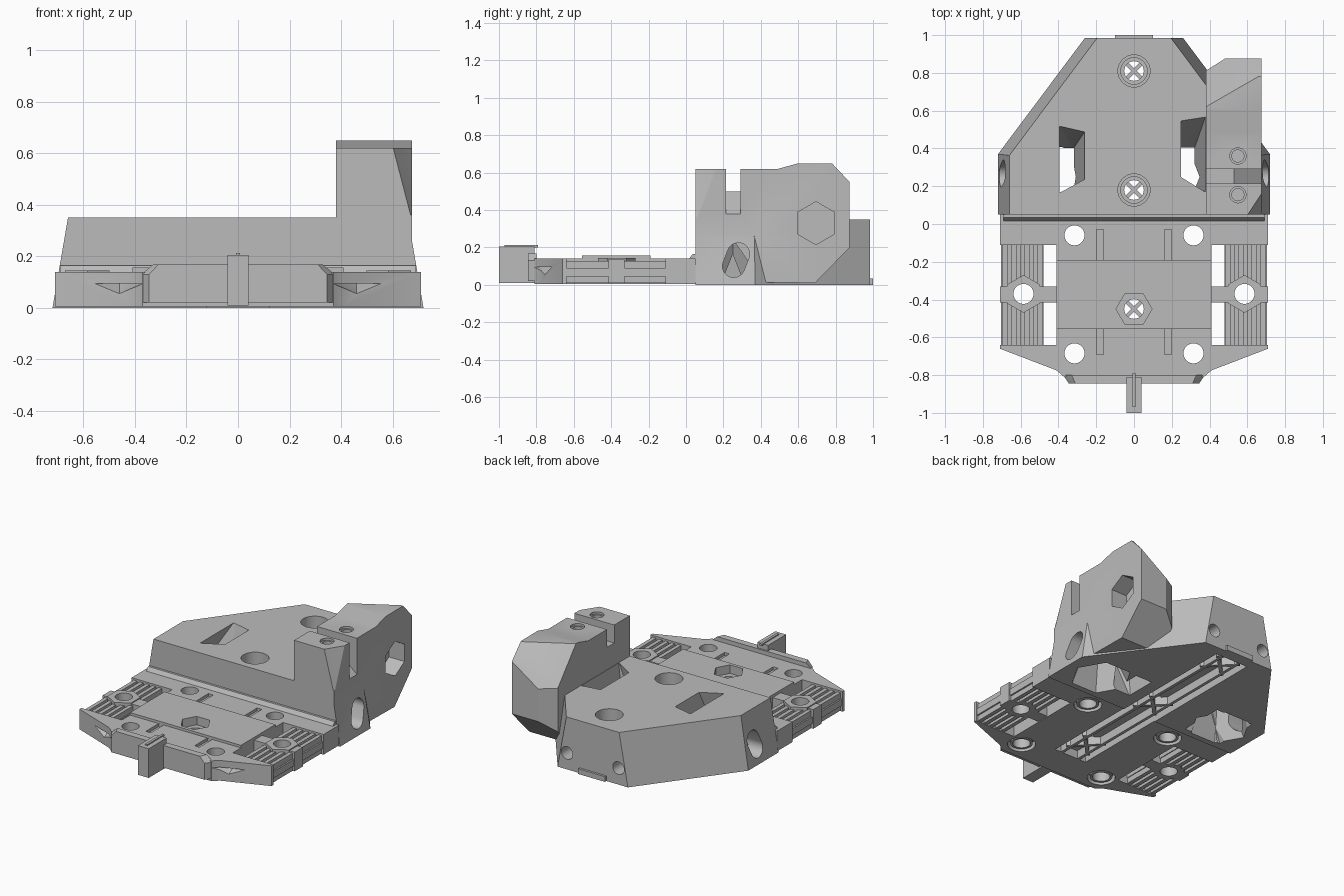
import bpy, bmesh, math
from mathutils import Matrix, Vector

if "Cube" in bpy.data.objects:
    bpy.data.objects.remove(bpy.data.objects["Cube"])

grey = bpy.data.materials.new("plain_grey")
grey.use_nodes = True
grey.diffuse_color = (0.5, 0.5, 0.5, 1)
grey.node_tree.nodes["Principled BSDF"].inputs["Base Color"].default_value = (0.5, 0.5, 0.5, 1)
parts = []


def finish(name, bm):
    bmesh.ops.recalc_face_normals(bm, faces=bm.faces)
    mesh = bpy.data.meshes.new(name)
    bm.to_mesh(mesh)
    bm.free()
    mesh.materials.append(grey)
    ob = bpy.data.objects.new(name, mesh)
    bpy.context.scene.collection.objects.link(ob)
    parts.append(ob)
    return ob


def hull(name, points):
    bm = bmesh.new()
    for p in points:
        bm.verts.new(p)
    bmesh.ops.convex_hull(bm, input=bm.verts)
    bmesh.ops.dissolve_limit(bm, angle_limit=0.01, verts=bm.verts, edges=bm.edges)
    return finish(name, bm)


def prism(name, axis, outline, lo, hi):
    """Extrude an outline given in the two remaining axes."""
    place = {"x": lambda a, b, d: (d, a, b), "y": lambda a, b, d: (a, d, b),
             "z": lambda a, b, d: (a, b, d)}[axis]
    bm = bmesh.new()
    ends = [[bm.verts.new(place(a, b, d)) for a, b in outline] for d in (lo, hi)]
    bm.faces.new(ends[0])
    bm.faces.new(ends[1])
    n = len(outline)
    for i in range(n):
        j = (i + 1) % n
        bm.faces.new((ends[0][i], ends[0][j], ends[1][j], ends[1][i]))
    return finish(name, bm)


def box(name, x0, x1, y0, y1, z0, z1):
    return prism(name, "z", [(x0, y0), (x1, y0), (x1, y1), (x0, y1)], z0, z1)


def ring(a, b, r, n=32, turn=0.0):
    return [(a + r * math.cos(math.tau * i / n + turn),
             b + r * math.sin(math.tau * i / n + turn)) for i in range(n)]


def disc(name, axis, a, b, r, lo, hi, n=32, turn=0.0):
    return prism(name, axis, ring(a, b, r, n, turn), lo, hi)


def combine(target, tools, operation="DIFFERENCE"):
    for tool in tools:
        mod = target.modifiers.new("combine", "BOOLEAN")
        mod.operation, mod.object, mod.solver = operation, tool, "EXACT"
    graph = bpy.context.evaluated_depsgraph_get()
    mesh = bpy.data.meshes.new_from_object(target.evaluated_get(graph))
    target.modifiers.clear()
    target.data = mesh
    for tool in tools:
        parts.remove(tool)
        bpy.data.objects.remove(tool)


def at(points, z):
    return [(x, y, z) for x, y in points]


def both(points):
    return points + [(-x, y) for x, y in reversed(points)]


# Rear body with sloping sides
body = hull("rear_body", at(both([(.72, .05), (.72, .37), (.26, .985)]), 0)
            + at(both([(.66, .05), (.66, .363), (.195, .985)]), .35))

# Tall clamp block
block = prism("clamp_block", "x", [
    (.05, .02), (.05, .62), (.49, .62), (.6, .65), (.78, .65),
    (.875, .55), (.875, .2), (.69, .01)], .38, .675)
slant = [(.085, .36), (.97, .87), (.5, 1.3), (-.3, .9)]
rear_cut = hull("rear_cut", [(.085, .45, .65), (.97, .96, .65), (.085, .45, .9), (.97, .96, .9),
                             (-.115, .797, .106), (.77, 1.307, .106),
                             (-.115, .797, .9), (.77, 1.307, .9)])
corner_cut = prism("corner_cut", "z", [(.3, .76), (.57, .932), (.3, 1)], -.1, .8)
slot = prism("slot_cut", "y", [(.3, .5), (.53, .5), (.72, .34), (.72, .8), (.3, .8)], .215, .292)
front_cut = hull("front_cut", [(.6, .05, .63), (.675, .165, .63), (.67, .05, .36),
                               (.675, .06, .36), (.8, .05, .63), (.8, 0, .36),
                               (.6, 0, .63), (.67, 0, .36)])
bolt_holes = [disc("bolt_hole", "z", .55, y, .032, .45, .8) for y in (.155, .36)]
bolt_sinks = [disc("bolt_sink", "z", .55, y, .043, .605, .8) for y in (.155, .36)]
combine(block, [rear_cut, corner_cut, slot, front_cut] + bolt_holes + bolt_sinks)
combine(body, [block], "UNION")

# Openings through the rear body
left_shaft = hull("left_shaft", at([(-.39, .52), (-.26, .49), (-.26, .24), (-.39, .17)], .36)
                  + at([(-.6, .4), (-.32, .4), (-.32, .1), (-.6, .1)], -.01))
right_shaft = hull("right_shaft", at([(.25, .25), (.25, .55), (.379, .57), (.379, .17)], .36)
                   + at([(.2, .2), (.2, .4), (.32, .4), (.32, .2)], -.01))
cuts = [left_shaft, right_shaft]
for s in (-1, 1):
    cuts.append(hull("under_pocket", at(ring(s * .47, .25, .19, 6), -.01)
                     + at(ring(s * .47, .25, .1, 6), .22)))
    cuts.append(hull("side_slot", [(s * x, y, z) for x in (.56, .8)
                                   for y, z in ring(.255, .1, .06) + ring(.28, .165, .06)]))
    cuts.append(disc("rear_hole", "y", s * .19, .11, .042, .86, 1.1))
cuts.append(disc("hex_hole", "x", .695, .33, .115, .56, .8, 6, math.pi / 6))
cuts.append(box("channel_cut", -.12, .12, -.1, .92, -.1, .06))
for y in (.18, .81):
    cuts.append(disc("screw_sink", "z", 0, y, .085, .2, .5))
    cuts.append(disc("screw_ring", "z", 0, y, .07, .17, .5))
    cuts.append(disc("screw_hole", "z", 0, y, .052, -.1, .5))
combine(body, cuts)
box("rear_lip", -.1, .1, .98, 1, 0, .035)

# Front deck, with side windows and mounting holes
deck = prism("front_deck", "z", both([(.71, .052), (.71, -.66), (.41, -.775), (.37, -.81)]), .005, .14)
plate = box("raised_plate", -.41, .41, -.555, -.19, .1, .157)
hex_boss = disc("hex_boss", "z", 0, -.45, .11, .1, .157, 6)
combine(deck, [plate, hex_boss], "UNION")
cuts = [box("deck_channel", -.12, .12, -.6, .1, -.1, .06),
        disc("hex_sink", "z", 0, -.45, .095, .1, .3, 6),
        disc("hex_hole", "z", 0, -.45, .052, -.1, .3)]
for s in (-1, 1):
    cuts.append(box("side_window", min(s * .41, s * .8), max(s * .41, s * .8), -.64, -.11, -.1, .3))
    for y in (-.06, -.685):
        cuts.append(disc("mount_hole", "z", s * .315, y, .053, -.1, .3))
        cuts.append(disc("mount_sink", "z", s * .315, y, .085, -.1, .05))
    for y0, y1 in ((-.19, -.03), (-.69, -.556)):
        cuts.append(box("groove", s * .18 - .018, s * .18 + .018, y0, y1, .12, .3))
    cuts.append(hull("front_notch", [(s * x, y, z) for x, y, z in (
        (.36, -.9, .095), (.56, -.9, .095), (.46, -.9, .055),
        (.37, -.78, .095), (.56, -.72, .095), (.46, -.68, .095), (.46, -.755, .055))]))
combine(deck, cuts)
hull("wall_foot", [(s * .69, y, z) for s in (-1, 1)
                   for y, z in ((.01, .13), (.06, .13), (.06, .165), (.035, .165))])

# Side grates, cross bars and collars
for s, side in ((1, "left"), (-1, "right")):
    def strip(name, x0, x1, *rest):
        return box(side + name, min(s * x0, s * x1), max(s * x0, s * x1), *rest)
    strip("_grate_base", .48, .705, -.645, -.105, .045, .09)
    for i in range(5):
        x = .485 + i * .046
        strip("_grate_rib", x, x + .026, -.645, -.105, .01, .128)
    bar = strip("_cross_bar", .4, .71, -.415, -.33, .01, .138)
    collar = disc(side + "_collar", "z", s * .585, -.37, .1, .01, .145, 6, math.pi / 6)
    combine(bar, [collar], "UNION")
    hole = [disc("collar_hole", "z", s * .585, -.37, .053, -.1, .3)]
    combine(bar, hole)
    for grate in [p for p in parts if p.name.startswith(side + "_grate")]:
        combine(grate, [disc("collar_hole", "z", s * .585, -.37, .06, -.1, .3)])
    for y in (-.06, -.685):
        sleeve = disc(side + "_mount_sleeve", "z", s * .315, y, .068, .012, .055)
        combine(sleeve, [disc("sleeve_hole", "z", s * .315, y, .053, -.1, .3)])
    # Rails inside the underside channel
    strip("_channel_rail", .055, .075, -.6, .92, .005, .065)

# Crossed struts under the screw holes
for y in (-.45, .18, .81):
    for turn in (1, -1):
        strut = box("crossed_strut", -.12, .12, -.011, .011, .01, .065)
        strut.data.transform(Matrix.Translation(Vector((0, y, 0)))
                             @ Matrix.Rotation(turn * math.pi / 4, 4, "Z"))

# Front bumper and tab
hull("front_bumper", [(s * x, y, z) for s in (-1, 1) for x, y, z in (
    (.375, -.8, .02), (.345, -.845, .02), (.375, -.8, .13),
    (.345, -.845, .13), (.33, -.8, .168), (.31, -.845, .168))])
box("front_tab", -.04, .04, -1, -.81, .01, .205)
box("tab_ridge", -.008, .008, -.97, -.79, .2, .213)

# Smooth the round walls, keep hard edges
for ob in parts:
    ob.select_set(True)
bpy.context.view_layer.objects.active = body
bpy.ops.object.shade_smooth_by_angle(angle=math.radians(25))
